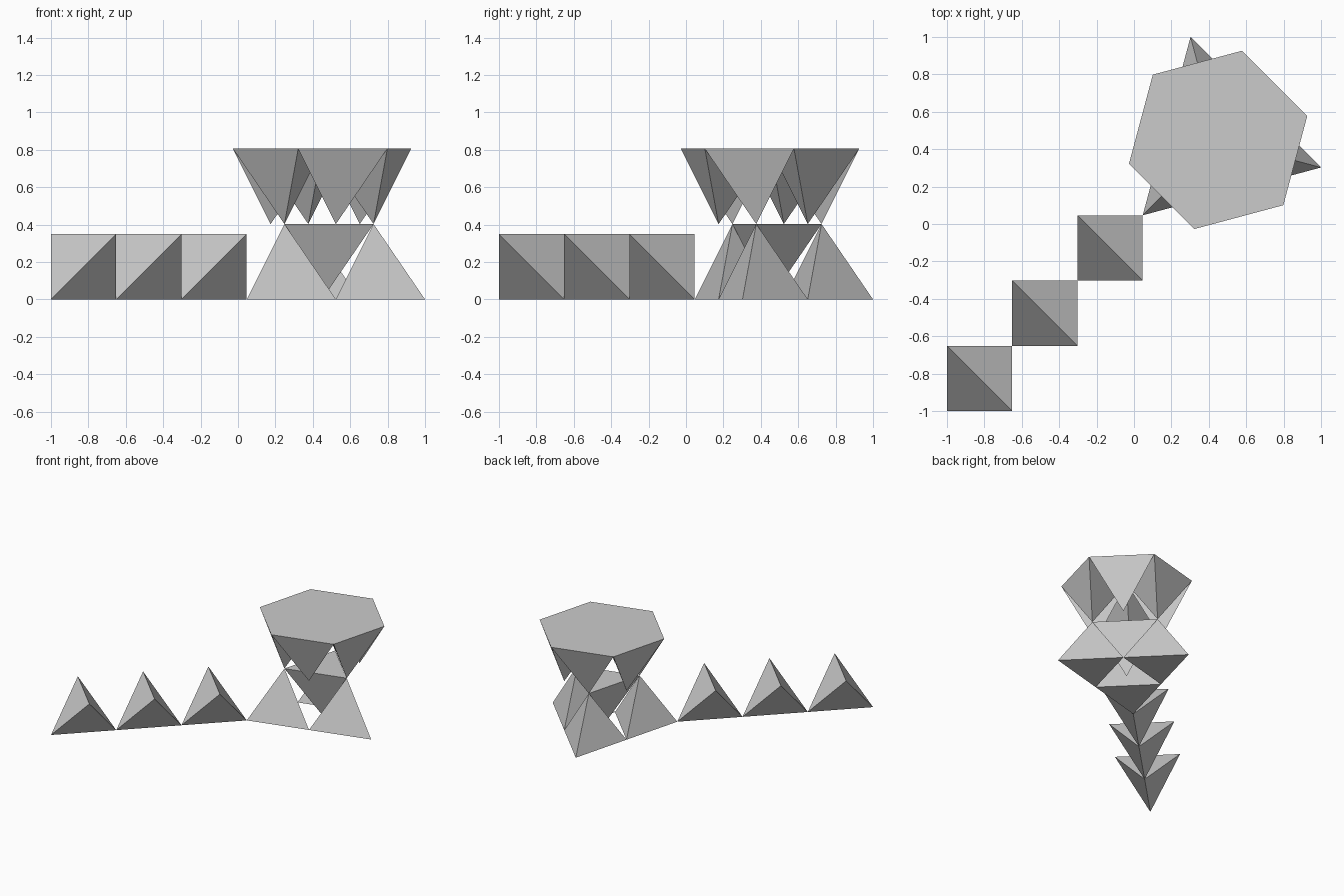
import bpy, bmesh
from math import radians, sqrt, cos, sin
from mathutils import Vector

if "Cube" in bpy.data.objects:
    bpy.data.objects.remove(bpy.data.objects["Cube"])

S = 0.3489                  # side of the cube enclosing one tetrahedron
EDGE = S * sqrt(2)          # tetrahedron edge
H = EDGE * sqrt(2 / 3)      # tetrahedron height
R = EDGE / sqrt(3)          # base triangle circumradius


def tetrahedron(name, points):
    bm = bmesh.new()
    vs = [bm.verts.new(p) for p in points]
    for a, b, c in ((0, 1, 2), (0, 1, 3), (1, 2, 3), (2, 0, 3)):
        bm.faces.new((vs[a], vs[b], vs[c]))
    bmesh.ops.recalc_face_normals(bm, faces=bm.faces)
    mesh = bpy.data.meshes.new(name)
    bm.to_mesh(mesh)
    bm.free()
    obj = bpy.data.objects.new(name, mesh)
    bpy.context.collection.objects.link(obj)
    return obj


def polar(centre, radius, deg, z):
    a = radians(deg)
    return Vector((centre.x + radius * cos(a), centre.y + radius * sin(a), z))


def flat_tetrahedron(name, centre, deg, z_base, z_tip):
    # horizontal triangle with a corner at angle deg, plus a tip
    base = [polar(centre, R, deg + 120 * k, z_base) for k in range(3)]
    tetrahedron(name, base + [Vector((centre.x, centre.y, z_tip))])


# tail: three tetrahedra resting on an edge, joined corner to corner
for i in range(3):
    o = -1 + i * S
    tetrahedron(f"tail_segment_{i + 1}",
                [(o, o, 0), (o + S, o + S, 0), (o, o + S, S), (o + S, o, S)])

# centre of the tower, whose foot corner meets the end of the tail
c = -1 + 3 * S + 2 * R * cos(radians(45))
centre = Vector((c, c, 0))

# base: three upright tetrahedra around one inverted tetrahedron
for i in range(3):
    a = 225 + 120 * i
    flat_tetrahedron(f"base_foot_{i + 1}", polar(centre, R, a, 0), a, 0, H)
flat_tetrahedron("base_core", centre, 225, H, 0)

# crown: six inverted tetrahedra forming a hexagonal top
for i in range(6):
    a = 45 + 60 * i
    flat_tetrahedron(f"crown_point_{i + 1}", polar(centre, R, a, 0), a + 180, 2 * H, H)
